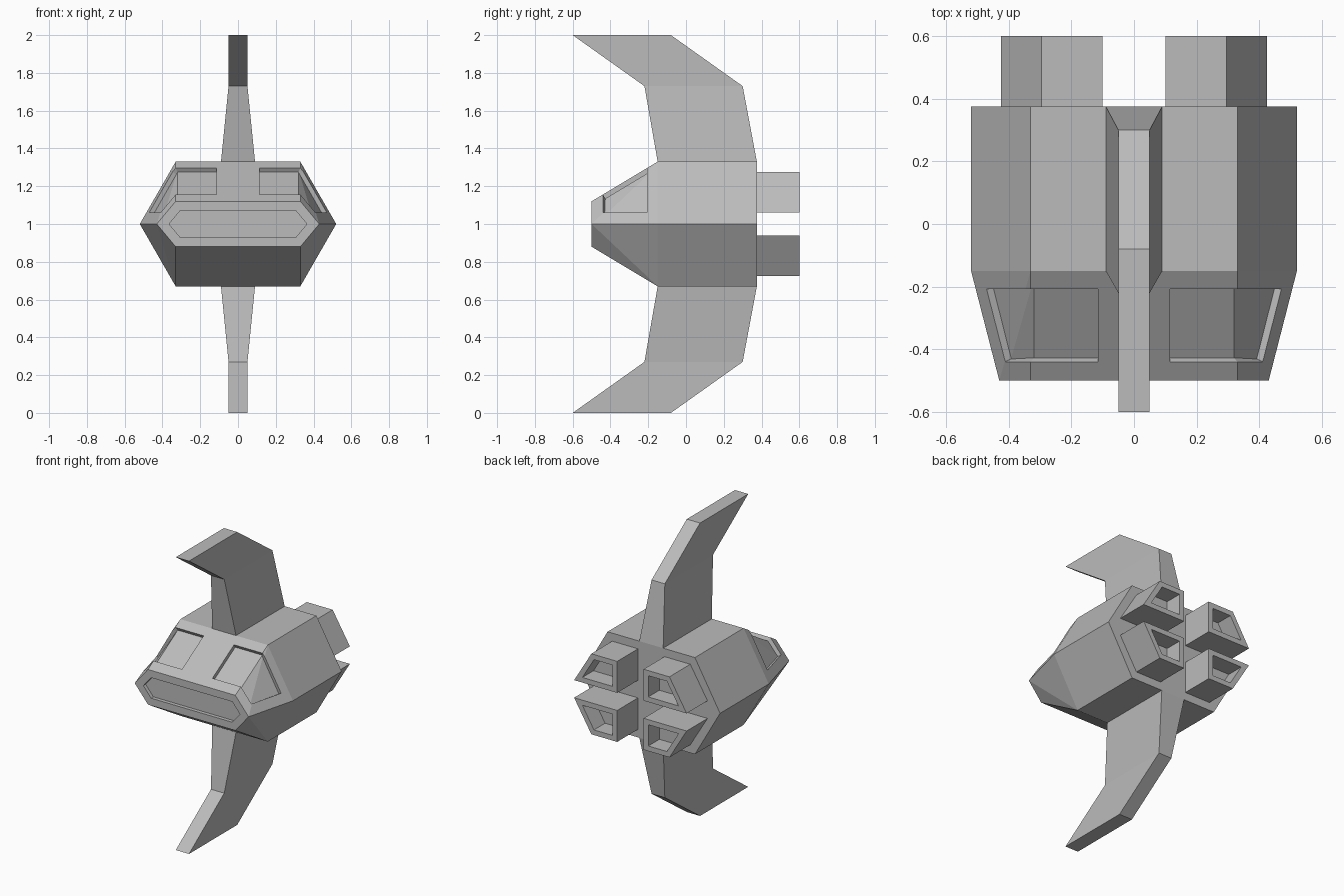
import bpy, bmesh
from mathutils import Vector

cube = bpy.data.objects.get("Cube")
if cube:
    bpy.data.objects.remove(cube, do_unlink=True)

MID = 1.0       # height of the symmetry plane
RECESS = 0.025  # depth of the sunk panels

grey = bpy.data.materials.new("hull_grey")
grey.use_nodes = True
colour = (0.5, 0.5, 0.5, 1)
grey.diffuse_color = colour
grey.node_tree.nodes["Principled BSDF"].inputs["Base Color"].default_value = colour


def finish(bm, name):
    bmesh.ops.recalc_face_normals(bm, faces=bm.faces[:])
    mesh = bpy.data.meshes.new(name)
    bm.to_mesh(mesh)
    bm.free()
    mesh.materials.append(grey)
    obj = bpy.data.objects.new(name, mesh)
    bpy.context.collection.objects.link(obj)
    return obj


def sink(bm, faces, border, depth):
    """Leave a flat border, then push the faces inward."""
    if border:
        bmesh.ops.inset_region(bm, faces=faces, thickness=border, use_even_offset=True)
    bmesh.ops.inset_region(bm, faces=faces, thickness=0, depth=-depth, use_even_offset=True)


def build_hull():
    bm = bmesh.new()
    # Hexagonal sections: y, half width at the middle, half height
    for y, wide, tall in ((-0.5, 0.43, 0.12), (-0.15, 0.52, 0.33), (0.375, 0.52, 0.33)):
        for s in (-1, 1):
            bm.verts.new((s * wide, y, MID))
            for t in (-1, 1):
                bm.verts.new((s * 0.33, y, MID + t * tall))
    bmesh.ops.convex_hull(bm, input=bm.verts[:])
    bmesh.ops.dissolve_limit(bm, angle_limit=0.01, verts=bm.verts[:], edges=bm.edges[:])
    bmesh.ops.recalc_face_normals(bm, faces=bm.faces[:])

    # Cut the outline of the two wraparound windows
    def upper_nose():
        return [f for f in bm.faces if f.normal.z > 0.1
                and f.calc_center_median().y < -0.15]

    for point, axis in (((0.115, 0, 0), (1, 0, 0)), ((-0.115, 0, 0), (1, 0, 0)),
                        ((0, -0.207, 0), (0, 1, 0)), ((0, -0.44, 0), (0, 1, 0)),
                        ((0, 0, 1.06), (0, 0, 1))):
        faces = upper_nose()
        edges = {e for f in faces for e in f.edges}
        verts = {v for f in faces for v in f.verts}
        bmesh.ops.bisect_plane(bm, geom=faces + list(edges) + list(verts),
                               plane_co=point, plane_no=axis, dist=1e-5)

    def in_window(f):
        c = f.calc_center_median()
        return -0.44 < c.y < -0.207 and abs(c.x) > 0.115 and c.z > 1.06

    sink(bm, [f for f in upper_nose() if in_window(f)], 0, RECESS)

    # Sunk nose panel
    sink(bm, [f for f in bm.faces if f.normal.y < -0.99
              and f.calc_center_median().y < -0.49], 0.05, RECESS)
    bmesh.ops.dissolve_limit(bm, angle_limit=0.005, verts=bm.verts[:], edges=bm.edges[:])
    finish(bm, "hull")


def build_fin(name, t):
    # Swept fin: levels of front y, rear y, height from the middle, half thickness
    bm = bmesh.new()
    rings = []
    for front, rear, h, w in ((-0.15, 0.375, 0.33, 0.09),
                              (-0.22, 0.3, 0.73, 0.05),
                              (-0.6, -0.08, 1.0, 0.05)):
        rings.append([bm.verts.new((x, y, MID + t * h)) for x, y in
                      ((-w, front), (w, front), (w, rear), (-w, rear))])
    for a, b in zip(rings, rings[1:]):
        for i in range(4):
            j = (i + 1) % 4
            bm.faces.new((a[i], a[j], b[j], b[i]))
    bm.faces.new(rings[0])
    bm.faces.new(rings[-1])
    finish(bm, name)


def build_thruster(name, s, t):
    # Slant-sided box with a hollow rear end
    bm = bmesh.new()
    profile = ((0.1, 0.06), (0.425, 0.06), (0.295, 0.275), (0.1, 0.275))
    base = bm.faces.new([bm.verts.new((s * x, 0.375, MID + t * z)) for x, z in profile])
    result = bmesh.ops.extrude_face_region(bm, geom=[base], use_keep_orig=True)
    moved = [v for v in result["geom"] if isinstance(v, bmesh.types.BMVert)]
    bmesh.ops.translate(bm, verts=moved, vec=Vector((0, 0.225, 0)))
    bmesh.ops.recalc_face_normals(bm, faces=bm.faces[:])
    sink(bm, [f for f in bm.faces if f.normal.y > 0.99], 0.035, 0.12)
    finish(bm, name)


build_hull()
for level, t in (("upper", 1), ("lower", -1)):
    build_fin(level + "_fin", t)
    for side, s in (("left", 1), ("right", -1)):
        build_thruster(f"{level}_{side}_thruster", s, t)
